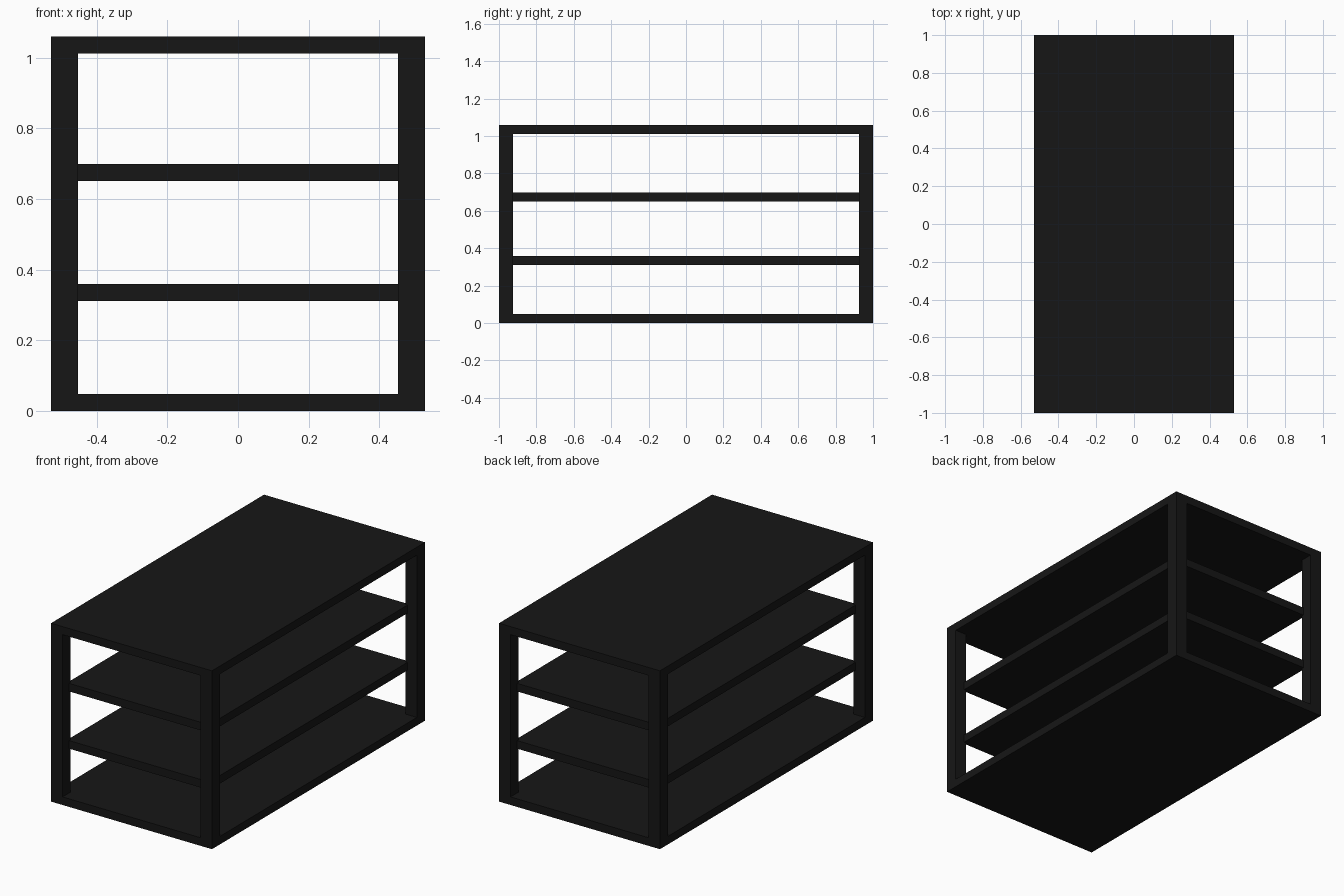
import bpy

if "Cube" in bpy.data.objects:
    bpy.data.objects.remove(bpy.data.objects["Cube"])

HX, HY, H = 0.529, 1.0, 1.06   # half width, half depth, height
POST = 0.076                   # post thickness
T = 0.048                      # board thickness
LIP = 0.014                    # shelf overlap into the posts

mat = bpy.data.materials.new("black_finish")
mat.diffuse_color = (0.008, 0.008, 0.008, 1)
mat.use_nodes = True
mat.node_tree.nodes["Principled BSDF"].inputs["Base Color"].default_value = mat.diffuse_color


def box(name, x0, x1, y0, y1, z0, z1):
    bpy.ops.mesh.primitive_cube_add(
        size=1, location=((x0 + x1) / 2, (y0 + y1) / 2, (z0 + z1) / 2))
    ob = bpy.context.object
    ob.name = name
    ob.scale = (x1 - x0, y1 - y0, z1 - z0)
    bpy.ops.object.transform_apply(location=False, rotation=False, scale=True)
    ob.data.materials.append(mat)
    return ob


# Full-size bottom and top boards
box("bottom_board", -HX, HX, -HY, HY, 0, T)
box("top_board", -HX, HX, -HY, HY, H - T, H)

# Inner shelves, set back behind the post faces
sx, sy = HX - POST + LIP, HY - POST + LIP
for name, z in (("lower_shelf", 0.311), ("upper_shelf", 0.651)):
    box(name, -sx, sx, -sy, sy, z, z + T)

# Corner posts between the boards
for xn, sgn_x in (("left", -1), ("right", 1)):
    for yn, sgn_y in (("front", -1), ("back", 1)):
        xs = sorted((sgn_x * HX, sgn_x * (HX - POST)))
        ys = sorted((sgn_y * HY, sgn_y * (HY - POST)))
        box(f"{yn}_{xn}_post", *xs, *ys, T, H - T)
